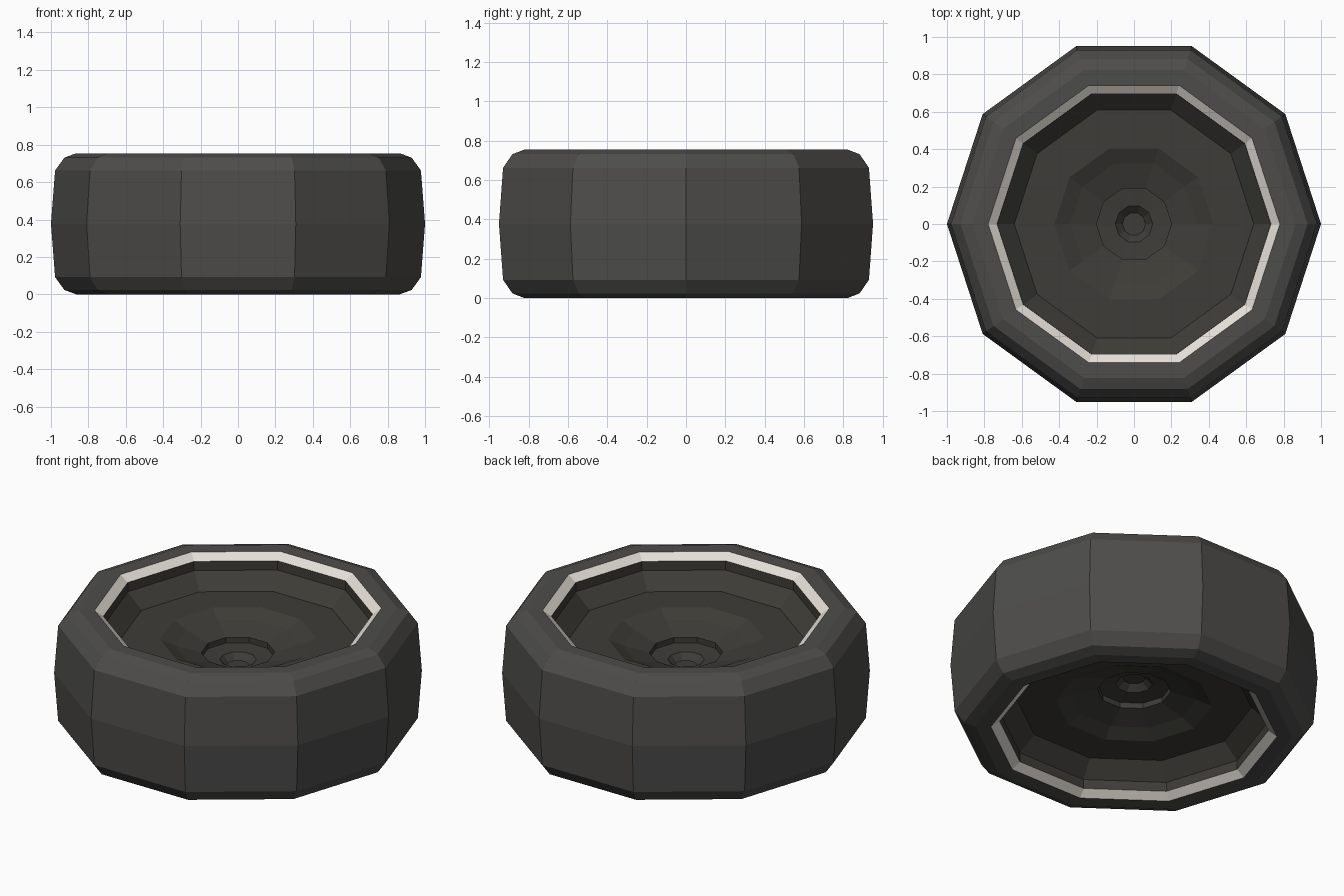
import bpy, bmesh, math

if "Cube" in bpy.data.objects:
    bpy.data.objects.remove(bpy.data.objects["Cube"])

SIDES = 10
MID = 0.377  # the wheel lies flat and is symmetric about this height


def material(name, rgb):
    m = bpy.data.materials.new(name)
    m.diffuse_color = (*rgb, 1)
    m.use_nodes = True
    m.node_tree.nodes["Principled BSDF"].inputs["Base Color"].default_value = m.diffuse_color
    return m


def lathe(name, half, mat):
    """Revolve (radius, height from MID) points, once above and once below MID."""
    bm = bmesh.new()

    def ring(r, z):
        if r == 0:
            return [bm.verts.new((0, 0, z))]
        return [bm.verts.new((r * math.cos(math.tau * i / SIDES),
                              r * math.sin(math.tau * i / SIDES), z))
                for i in range(SIDES)]

    for sign in (1, -1):
        rings = [ring(r, MID + sign * h) for r, h in half]
        for a, b in zip(rings, rings[1:]):
            for i in range(SIDES):
                j = (i + 1) % SIDES
                f = [a[i], a[j], b[j], b[i]] if len(b) > 1 else [a[i], a[j], b[0]]
                bm.faces.new(f if sign > 0 else f[::-1])
    bmesh.ops.remove_doubles(bm, verts=bm.verts, dist=1e-4)
    me = bpy.data.meshes.new(name)
    bm.to_mesh(me)
    bm.free()
    me.materials.append(mat)
    ob = bpy.data.objects.new(name, me)
    bpy.context.collection.objects.link(ob)
    return ob


rubber = material("rubber", (0.075, 0.073, 0.070))
white = material("whitewall", (0.78, 0.74, 0.68))
metal = material("dark_metal", (0.047, 0.045, 0.038))

# tyre: tread, rounded shoulder and sidewall
lathe("tyre", [(1.0, 0), (0.978, 0.285), (0.928, 0.354), (0.865, 0.377), (0.78, 0.375)], rubber)

# pale bevelled ring inside each sidewall
lathe("trim_ring", [(0.78, 0.375), (0.732, 0.34)], white)

# rim wall, dished disc, hub recess and axle hole
lathe("wheel_disc", [(0.732, 0.34), (0.731, 0.285), (0.64, 0.198), (0.425, 0.198),
                     (0.34, 0.16), (0.2, 0.118), (0.2, 0.085), (0.1, 0.075),
                     (0.062, 0.04), (0, 0.04)], metal)
